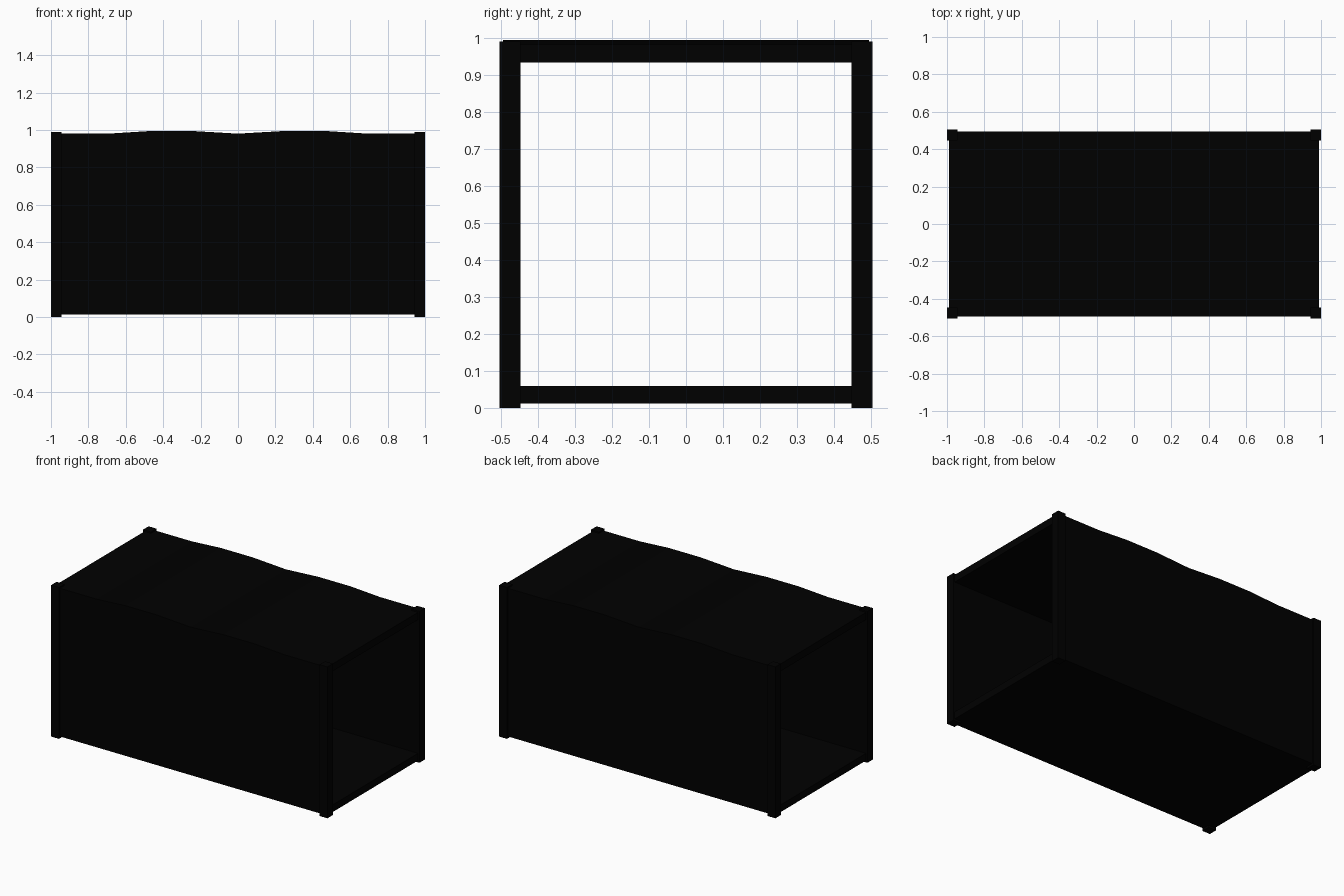
import bpy, bmesh

if "Cube" in bpy.data.objects:
    bpy.data.objects.remove(bpy.data.objects["Cube"])

black = bpy.data.materials.new("black")
black.diffuse_color = (0, 0, 0, 1)
black.use_nodes = True
black.node_tree.nodes["Principled BSDF"].inputs["Base Color"].default_value = black.diffuse_color


def finish(name, bm):
    bmesh.ops.recalc_face_normals(bm, faces=bm.faces)
    me = bpy.data.meshes.new(name)
    bm.to_mesh(me)
    bm.free()
    ob = bpy.data.objects.new(name, me)
    bpy.context.collection.objects.link(ob)
    me.materials.append(black)
    return ob


def box(name, lo, hi):
    bm = bmesh.new()
    bmesh.ops.create_cube(bm, size=1)
    for v in bm.verts:
        v.co = [l + (c + 0.5) * (h - l) for c, l, h in zip(v.co, lo, hi)]
    return finish(name, bm)


# Corner posts
for side, s in (("left", -1), ("right", 1)):
    for depth, t in (("front", -1), ("back", 1)):
        x0, x1 = sorted((0.943 * s, 1.0 * s))
        y0, y1 = sorted((0.447 * t, 0.504 * t))
        box(f"{side}_{depth}_post", (x0, y0, 0), (x1, y1, 0.99))

# Open-ended thick shell: wavy roof outside, flat walls and ceiling inside
half = [(0.0, 0.98), (0.24, 0.994), (0.47, 0.994), (0.68, 0.981), (0.99, 0.981)]
profile = [(-x, z) for x, z in half[:0:-1]] + half
bm = bmesh.new()
outer, inner = [], []
for x, top in profile:
    for rings, y, low, high in ((outer, 0.494, 0.012, top), (inner, 0.448, 0.059, 0.933)):
        rings.append([bm.verts.new((x, *p)) for p in
                      ((-y, low), (y, low), (y, high), (-y, high))])
pairs = list(zip(outer, outer[1:])) + list(zip(inner, inner[1:]))
pairs += [(outer[0], inner[0]), (outer[-1], inner[-1])]
for a, b in pairs:
    for i in range(4):
        j = (i + 1) % 4
        bm.faces.new((a[i], a[j], b[j], b[i]))
finish("thick_shell", bm)
